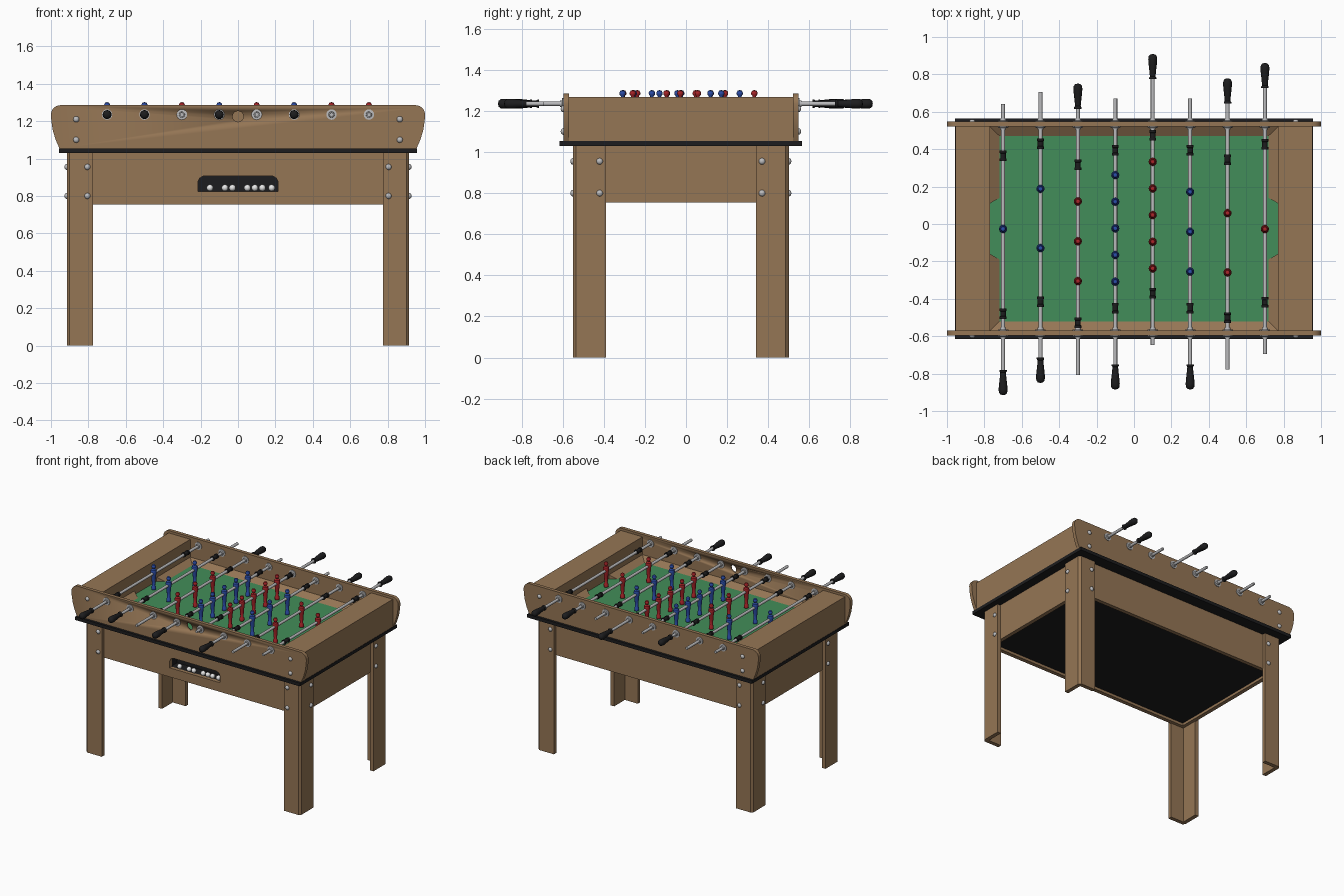
import bpy, bmesh, math
from mathutils import Vector

if "Cube" in bpy.data.objects:
    bpy.data.objects.remove(bpy.data.objects["Cube"], do_unlink=True)

YC = -0.025      # centre of the cabinet in y
ROD_Z = 1.235
UP, BACK, SIDE = Vector((0, 0, 1)), Vector((0, 1, 0)), Vector((1, 0, 0))


def material(name, rgb):
    m = bpy.data.materials.new(name)
    m.use_nodes = True
    m.diffuse_color = (*rgb, 1)
    m.node_tree.nodes["Principled BSDF"].inputs["Base Color"].default_value = (*rgb, 1)
    return m


WOOD = material("wood", (0.30, 0.18, 0.09))
BLACK = material("black", (0.012, 0.012, 0.013))
GREEN = material("field green", (0.055, 0.27, 0.10))
STEEL = material("steel", (0.5, 0.5, 0.51))
WHITE = material("white", (0.8, 0.8, 0.8))
RED = material("red", (0.40, 0.018, 0.022))
BLUE = material("blue", (0.025, 0.075, 0.40))


def mesh_from(bm, name, mat, smooth=False):
    bmesh.ops.recalc_face_normals(bm, faces=bm.faces)
    me = bpy.data.meshes.new(name)
    bm.to_mesh(me)
    bm.free()
    me.materials.append(mat)
    if smooth:
        me.shade_smooth()
        me.set_sharp_from_angle(angle=math.radians(40))
    return me


def place(name, me, loc=(0, 0, 0), axis=UP):
    """Add an object whose local z points along the axis."""
    ob = bpy.data.objects.new(name, me)
    ob.location = loc
    ob.rotation_euler = UP.rotation_difference(axis).to_euler()
    bpy.context.collection.objects.link(ob)
    return ob


def prism(name, pts, offset, mat, smooth=False):
    """Extrude a flat outline along an offset."""
    bm = bmesh.new()
    face = bm.faces.new([bm.verts.new(p) for p in pts])
    new = bmesh.ops.extrude_face_region(bm, geom=[face])["geom"]
    bmesh.ops.translate(bm, vec=offset, verts=[v for v in new if isinstance(v, bmesh.types.BMVert)])
    return place(name, mesh_from(bm, name, mat, smooth))


def box(name, x0, x1, y0, y1, z0, z1, mat):
    """Box with y measured from the cabinet centre."""
    pts = [(x, y + YC, z0) for x, y in ((x0, y0), (x1, y0), (x1, y1), (x0, y1))]
    return prism(name, pts, (0, 0, z1 - z0), mat)


def hull(name, pts, mat):
    bm = bmesh.new()
    for x, y, z in pts:
        bm.verts.new((x, y + YC, z))
    bmesh.ops.convex_hull(bm, input=bm.verts)
    return place(name, mesh_from(bm, name, mat))


def lathe(name, profile, mat, segs=16):
    """Mesh turned around z from (radius, height) points."""
    bm = bmesh.new()
    vs = [bm.verts.new((r, 0, h)) for r, h in profile]
    edges = [bm.edges.new(p) for p in zip(vs, vs[1:])]
    bmesh.ops.spin(bm, geom=vs + edges, axis=(0, 0, 1), cent=(0, 0, 0), angle=math.tau, steps=segs)
    bmesh.ops.remove_doubles(bm, verts=bm.verts, dist=1e-5)
    return mesh_from(bm, name, mat, True)


def cylinder(name, r, length, mat):
    return lathe(name, [(0, 0), (r, 0), (r, length), (0, length)], mat)


def cut(ob, cutter):
    """Subtract the cutter and keep only the result."""
    mod = ob.modifiers.new("cut", "BOOLEAN")
    mod.operation, mod.object, mod.solver = "DIFFERENCE", cutter, "EXACT"
    bpy.context.view_layer.update()
    result = bpy.data.meshes.new_from_object(ob.evaluated_get(bpy.context.evaluated_depsgraph_get()))
    ob.modifiers.clear()
    ob.data = result
    bpy.data.objects.remove(cutter, do_unlink=True)


# Lower cabinet: apron boards, base and black trim slab
front_apron = box("front_apron", -0.89, 0.89, -0.5, -0.47, 0.755, 1.03, WOOD)
box("back_apron", -0.89, 0.89, 0.47, 0.5, 0.755, 1.03, WOOD)
for s, side in ((1, "left"), (-1, "right")):
    box(side + "_apron", *sorted((s * 0.86, s * 0.89)), -0.47, 0.47, 0.755, 1.03, WOOD)
box("cabinet_base", -0.86, 0.86, -0.47, 0.47, 0.775, 0.785, BLACK)
box("trim_slab", -0.957, 0.957, -0.59, 0.59, 1.03, 1.055, BLACK)

# Ball return slot with tray and balls
half = [(0.215, 0.825), (0.215, 0.875), (0.205, 0.895), (0.185, 0.907)]
outline = half + [(-x, z) for x, z in reversed(half)]
cut(front_apron, prism("slot_cutter", [(x, YC - 0.6, z) for x, z in outline], (0, 0.2, 0), WOOD))
box("ball_tray_floor", -0.23, 0.23, -0.475, -0.39, 0.81, 0.825, BLACK)
box("ball_tray_back", -0.23, 0.23, -0.40, -0.39, 0.81, 0.93, BLACK)
box("ball_tray_roof", -0.23, 0.23, -0.47, -0.39, 0.915, 0.93, BLACK)
for s in (1, -1):
    box("ball_tray_end", *sorted((s * 0.22, s * 0.23)), -0.47, -0.39, 0.81, 0.93, BLACK)
ball = lathe("ball", [(0.018 * math.sin(a * math.pi / 8), -0.018 * math.cos(a * math.pi / 8))
                      for a in range(9)], WHITE)
for x in (-0.15, -0.07, -0.03, 0.05, 0.09, 0.13, 0.18):
    place("ball", ball, (x, YC - 0.47, 0.843))

# Corner legs with an L section and a chamfered outer edge
bolt = lathe("bolt", [(0.016, 0), (0.0145, 0.006), (0.009, 0.011), (0, 0.013)], STEEL, 12)
L_SECTION = [(0.775, 0.525), (0.9, 0.525), (0.915, 0.51), (0.915, 0.365),
             (0.885, 0.365), (0.885, 0.495), (0.775, 0.495)]
for sx in (1, -1):
    for sy in (1, -1):
        name = ("back" if sy > 0 else "front") + ("_left" if sx > 0 else "_right")
        prism(name + "_leg", [(sx * x, sy * y + YC, 0) for x, y in L_SECTION], (0, 0, 1.03), WOOD)
        for z in (0.8, 0.955):
            place("leg_bolt", bolt, (sx * 0.805, YC + sy * 0.525, z), BACK * sy)
            place("leg_bolt", bolt, (sx * 0.915, YC + sy * 0.395, z), SIDE * sx)
        for z in (1.10, 1.21):
            place("panel_bolt", bolt, (sx * 0.865, YC + sy * 0.572, z), BACK * sy)

# Long side panels with rounded upper corners
edge = [(0.955, 1.055), (0.975, 1.10), (0.99, 1.15), (0.998, 1.2), (1.0, 1.235)]
edge += [(0.95 + 0.05 * math.cos(a * math.pi / 12), 1.235 + 0.05 * math.sin(a * math.pi / 12))
         for a in range(1, 7)]
edge += [(-x, z) for x, z in reversed(edge)]
panels = [prism(n, [(x, YC + y, z) for x, z in edge], (0, 0.027, 0), WOOD, True)
          for n, y in (("front_panel", -0.572), ("back_panel", 0.545))]
cut(panels[0], place("serve_cutter", cylinder("serve_cutter", 0.029, 0.2, WOOD),
                     (0, YC - 0.65, 1.225), BACK))

# End boxes, field and the sloped border around it
box("field", -0.77, 0.77, -0.545, 0.545, 1.055, 1.10, GREEN)
for s, side in ((1, "left"), (-1, "right")):
    box(side + "_end_box", *sorted((s * 0.77, s * 0.955)), -0.545, 0.545, 1.055, 1.267, WOOD)
    low = [(k * x, s * y, 1.095) for k in (1, -1) for x, y in ((0.71, 0.487), (0.77, 0.545))]
    top = [(k * 0.77, s * 0.545, 1.13) for k in (1, -1)]
    hull("long_border", low + top, WOOD)
    for k in (1, -1):
        low = [(s * x, k * y, 1.095) for x, y in
               ((0.71, 0.17), (0.71, 0.487), (0.77, 0.545), (0.77, 0.135))]
        top = [(s * 0.77, k * y, 1.13) for y in (0.135, 0.545)]
        hull("goal_border", low + top, WOOD)

# Shared parts of the rods
MAN = [(0, -0.125), (0.016, -0.125), (0.017, -0.105), (0.011, -0.095), (0.014, -0.055),
       (0.017, -0.02), (0.022, 0.012), (0.019, 0.027), (0.008, 0.033), (0.009, 0.038),
       (0.015, 0.045), (0.0155, 0.054), (0.011, 0.063), (0, 0.067)]
men = {c: lathe("player", MAN, c, 12) for c in (RED, BLUE)}
rod = cylinder("rod", 0.0105, 1.47, STEEL)
grip = lathe("handle", [(0, 0), (0.02, 0), (0.02, 0.008), (0.015, 0.014), (0.018, 0.045), (0.022, 0.08),
                        (0.024, 0.105), (0.022, 0.122), (0.014, 0.132), (0, 0.135)], BLACK)
bumper = lathe("bumper", [(0, -0.028), (0.018, -0.028), (0.018, -0.015), (0.015, -0.013), (0.015, 0.013),
                          (0.018, 0.015), (0.018, 0.028), (0, 0.028)], BLACK)
bearing = lathe("bearing", [(0, 0), (0.028, 0), (0.028, 0.005), (0.016, 0.006),
                            (0.015, 0.016), (0, 0.016)], STEEL)

# Rods: slide, handle side, colour and number of players
RODS = [(-0.058, -1, BLUE, 1), (0.007, -1, BLUE, 2), (-0.106, 1, RED, 3), (-0.028, -1, BLUE, 5),
        (0.052, 1, RED, 5), (-0.028, -1, BLUE, 3), (-0.078, 1, RED, 2), (0.004, 1, RED, 1)]
SPACING = {1: 0, 2: 0.317, 3: 0.213, 5: 0.1425}
for i, (slide, side, colour, count) in enumerate(RODS):
    x = -0.7 + 0.2 * i
    place("rod", rod, (x, slide - side * 0.70, ROD_Z), BACK * side)
    place("handle", grip, (x, slide + side * 0.722, ROD_Z), BACK * side)
    for s in (1, -1):
        place("bumper", bumper, (x, slide + s * 0.422, ROD_Z), BACK)
        place("outer_bearing", bearing, (x, YC + s * 0.572, ROD_Z), BACK * s)
        place("inner_bearing", bearing, (x, YC + s * 0.545, ROD_Z), BACK * -s)
    for k in range(count):
        y = slide - 0.045 * x + (k - (count - 1) / 2) * SPACING[count]
        place("player", men[colour], (x, y, ROD_Z))
